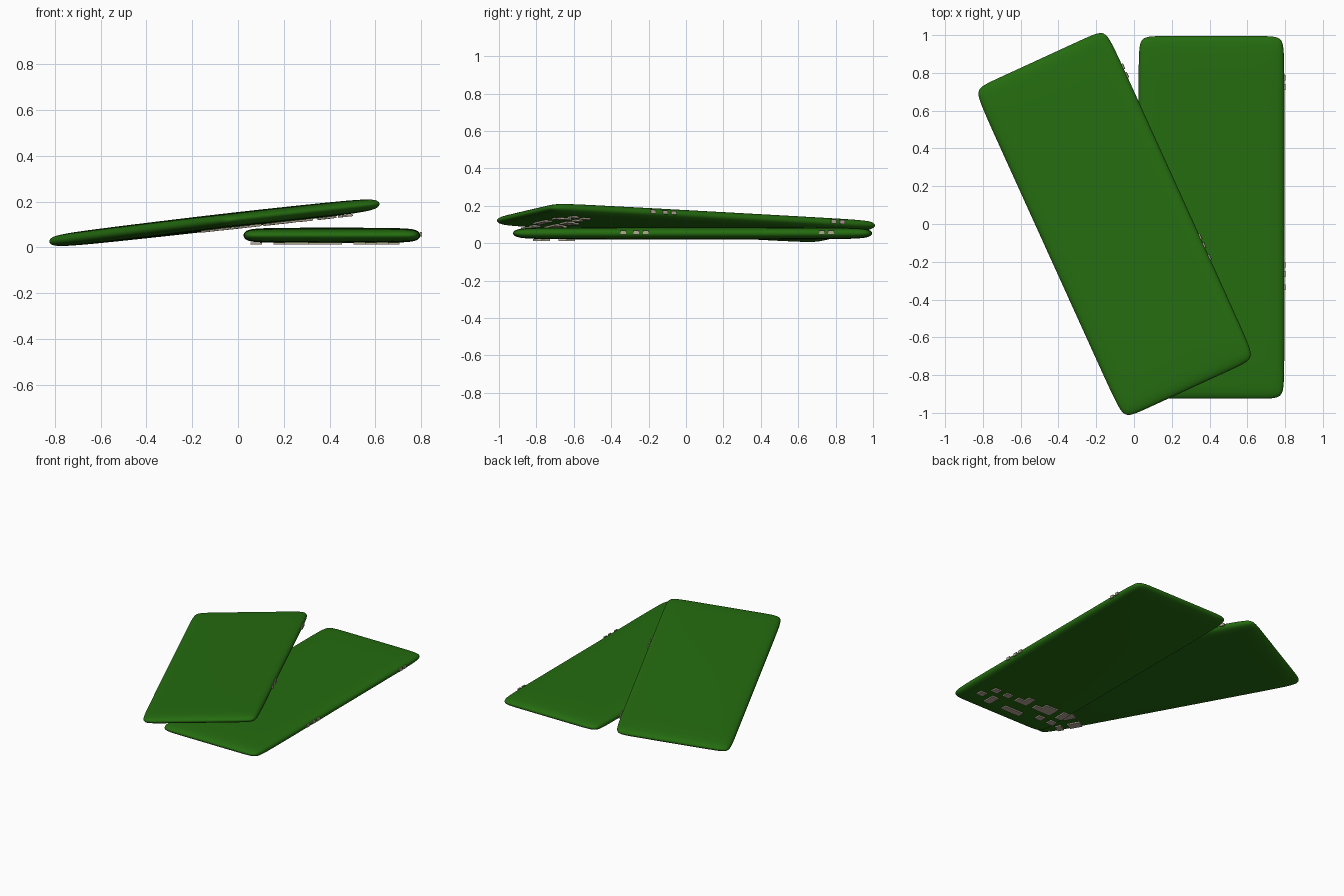
import bpy, bmesh, math, random
from mathutils import Matrix, Vector

if "Cube" in bpy.data.objects:
    bpy.data.objects.remove(bpy.data.objects["Cube"])

random.seed(4)


def material(name, rgb):
    m = bpy.data.materials.new(name)
    m.diffuse_color = (*rgb, 1)
    m.use_nodes = True
    m.node_tree.nodes["Principled BSDF"].inputs["Base Color"].default_value = m.diffuse_color
    return m


GREEN = material("leaf green", (0.018, 0.15, 0.005))
BEIGE = material("worn beige", (0.45, 0.40, 0.30))
A, B, H = 0.39, 0.967, 0.034          # half width, length and thickness


def make_object(name, bm, mat, matrix):
    bmesh.ops.recalc_face_normals(bm, faces=bm.faces)
    me = bpy.data.meshes.new(name)
    bm.to_mesh(me)
    bm.free()
    me.materials.append(mat)
    ob = bpy.data.objects.new(name, me)
    bpy.context.collection.objects.link(ob)
    ob.matrix_world = matrix
    return ob


def pad(name, matrix):
    # soft rounded slab: box with support loops, subdivided
    bm = bmesh.new()
    bmesh.ops.create_cube(bm, size=2)
    for axis, size, inset in ((0, A, 0.10), (1, B, 0.17)):
        for side in (-1, 1):
            n = Vector((0, 0, 0))
            n[axis] = 1
            bmesh.ops.bisect_plane(bm, geom=bm.verts[:] + bm.edges[:] + bm.faces[:],
                                   plane_co=n * side * (1 - inset / size), plane_no=n)
    bmesh.ops.scale(bm, vec=(A, B, H), verts=bm.verts)
    # thinner rim
    for v in bm.verts:
        if abs(v.co.x) > A - 0.01 or abs(v.co.y) > B - 0.01:
            v.co.z *= 0.8
    ob = make_object(name, bm, GREEN, matrix)
    for p in ob.data.polygons:
        p.use_smooth = True
    sub = ob.modifiers.new("soften", 'SUBSURF')
    sub.levels = sub.render_levels = 4


def add_chip(bm, co, size):
    bmesh.ops.create_cube(bm, size=1, matrix=Matrix.Translation(co) @ Matrix.Diagonal((*size, 1)))


# pattern of worn chips, shared by both pads
spots = [(-0.33 + 0.05 * i, -0.83 + 0.045 * j) for i in range(14) for j in range(5)]
spots = random.sample(spots, 20)


def chips(name, matrix):
    bm = bmesh.new()
    for x, y in spots:                                   # underside
        add_chip(bm, (x, y, -H - 0.002), (0.05, 0.045, 0.009))
    for y0 in (-0.37, -0.30, -0.25, 0.69, 0.74):         # right edge
        add_chip(bm, (A - 0.001, y0, 0.004), (0.008, 0.03, 0.02))
    make_object(name, bm, BEIGE, matrix)


# lower pad lies flat, upper pad leans across it
flat = Matrix.Translation((0.41, 0.035, 0.053))
gx, gy = 0.110, -0.005
up = Vector((-gx, -gy, 1)).normalized()
a = math.radians(24.4)
long_axis = Vector((-math.sin(a), math.cos(a), -math.sin(a) * gx + math.cos(a) * gy)).normalized()
side_axis = long_axis.cross(up)
lean = Matrix((side_axis, long_axis, up)).transposed().to_4x4()
lean.translation = (-0.103, 0, 0.108)

for label, m in (("lower", flat), ("upper", lean)):
    pad(label + "_pad", m)
    chips(label + "_chips", m)
